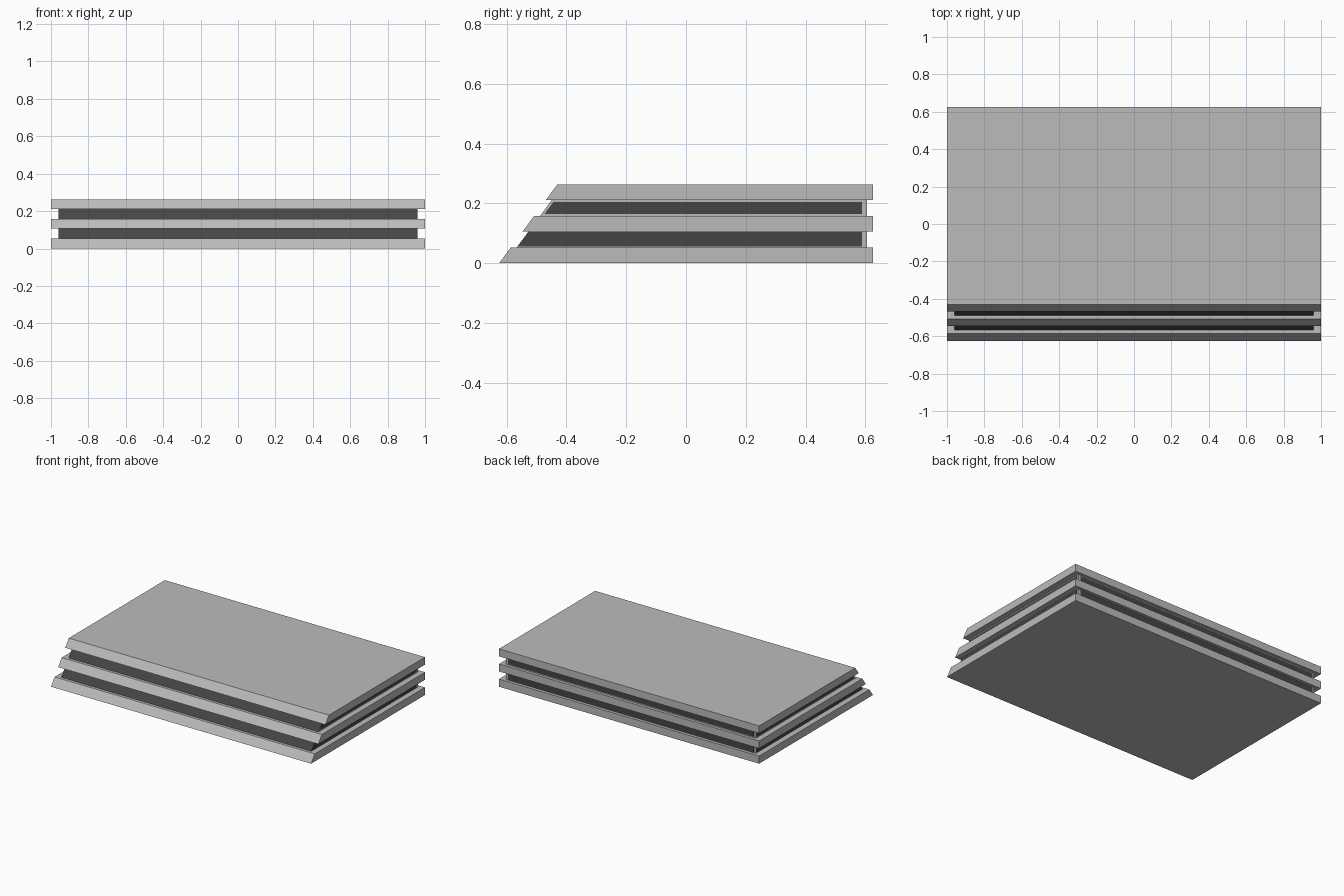
import bpy
import bmesh

cube = bpy.data.objects.get("Cube")
if cube:
    bpy.data.objects.remove(cube, do_unlink=True)


def make_material(name, value):
    mat = bpy.data.materials.new(name)
    mat.use_nodes = True
    colour = (value, value, value, 1)
    mat.diffuse_color = colour
    mat.node_tree.nodes["Principled BSDF"].inputs["Base Color"].default_value = colour
    return mat


light = make_material("light grey", 0.5)
dark = make_material("dark grey", 0.06)

FRONT, SLOPE, BACK = -0.625, 0.74, 0.625   # raked front plane and back plane
INSET = 0.02                               # recess of the dark layers
CORE_X, CORE_BACK = 0.96, BACK - INSET


def front_y(z, inset=0.0):
    return FRONT + SLOPE * z + inset


def prism(name, x0, x1, profile, mats):
    """Extrude a (y, z) profile from x0 to x1."""
    bm = bmesh.new()
    face = bm.faces.new([bm.verts.new((x0, y, z)) for y, z in profile])
    side = bmesh.ops.extrude_face_region(bm, geom=[face])["geom"]
    verts = [g for g in side if isinstance(g, bmesh.types.BMVert)]
    bmesh.ops.translate(bm, verts=verts, vec=(x1 - x0, 0, 0))
    bmesh.ops.recalc_face_normals(bm, faces=bm.faces)
    mesh = bpy.data.meshes.new(name)
    # Where there is a second material it goes on the raked front face
    for f in bm.faces:
        f.material_index = int(len(mats) > 1 and f.normal.y < -0.5)
    bm.to_mesh(mesh)
    bm.free()
    for m in mats:
        mesh.materials.append(m)
    obj = bpy.data.objects.new(name, mesh)
    bpy.context.collection.objects.link(obj)
    return obj


def raked(z0, z1, back, inset=0.0):
    return [(front_y(z0, inset), z0), (back, z0), (back, z1), (front_y(z1, inset), z1)]


# Three full-width slabs
for name, z0, z1 in (("bottom_slab", 0, 0.053), ("middle_slab", 0.106, 0.158),
                     ("top_slab", 0.211, 0.263)):
    prism(name, -1, 1, raked(z0, z1, BACK), [light])

# Two recessed layers with dark panels on the sides and back
for name, z0, z1, edge, lip in (("lower", 0.053, 0.106, 0.0, 0.002),
                                ("upper", 0.158, 0.211, 0.01, 0.006)):
    prism(name + "_core", -CORE_X, CORE_X, raked(z0, z1, CORE_BACK, INSET), [light, dark])
    a, b = z0 + lip, z1 - lip
    for side, s in (("left", 1), ("right", -1)):
        prism(f"{name}_{side}_panel", s * (CORE_X - 0.001), s * (CORE_X + 0.001),
              raked(a, b, CORE_BACK - 0.016, INSET + edge), [dark])
    y0, y1 = CORE_BACK - 0.001, CORE_BACK + 0.001
    prism(name + "_back_panel", -CORE_X + 0.015, CORE_X - 0.015,
          [(y0, a), (y1, a), (y1, b), (y0, b)], [dark])
